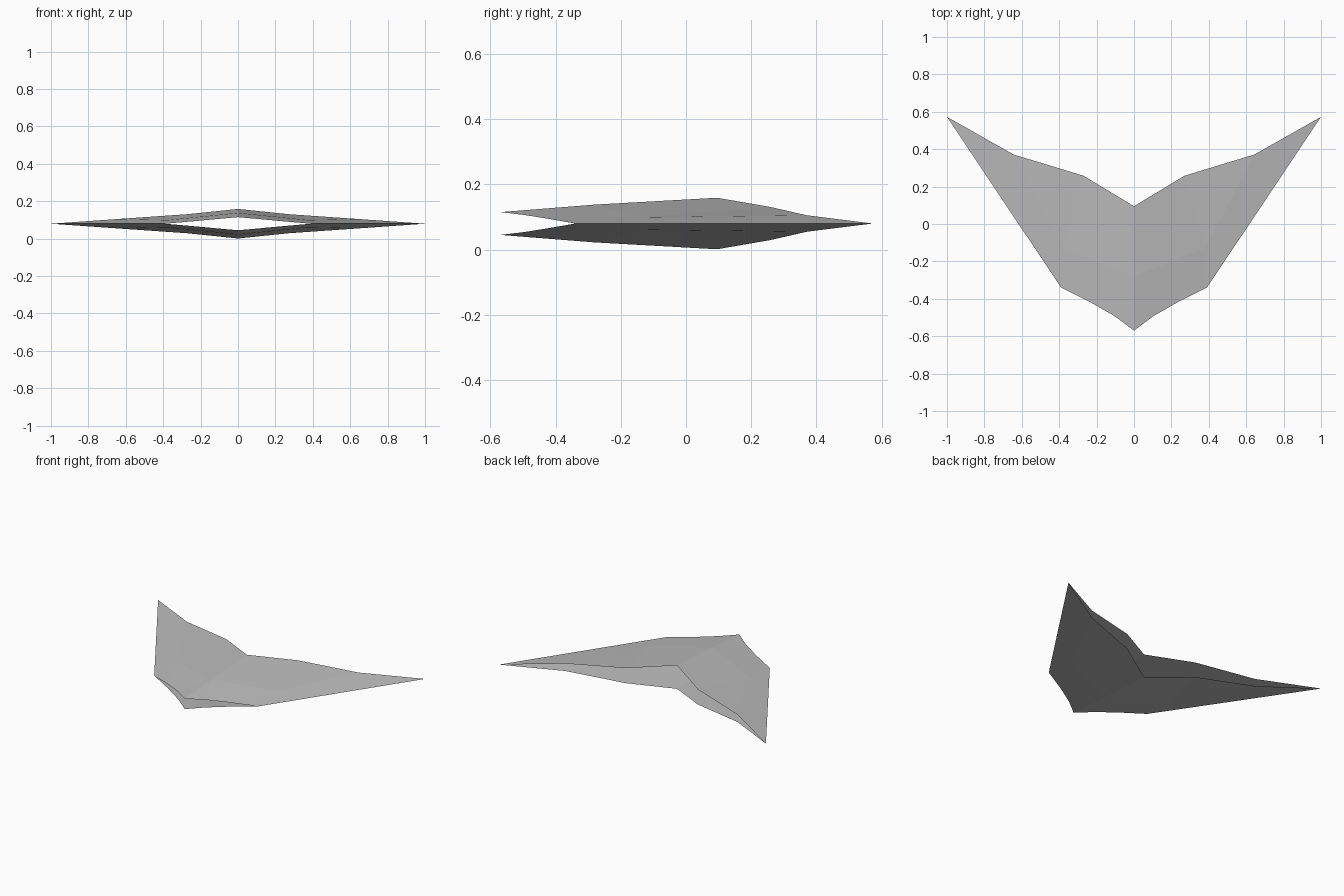
import bpy

cube = bpy.data.objects.get("Cube")
if cube:
    bpy.data.objects.remove(cube, do_unlink=True)

# One colour for the whole body
grey = bpy.data.materials.new("plain grey")
grey.use_nodes = True
colour = (0.5, 0.5, 0.5, 1)
grey.diffuse_color = colour
grey.node_tree.nodes["Principled BSDF"].inputs["Base Color"].default_value = colour

# Upper left quarter of the open swept wing, heights measured from its mid plane
points = {
    "nose": (0, -0.57, 0.035),
    "lip_inner": (0.10, -0.495, 0.026),
    "lip_outer": (0.23, -0.42, 0.014),
    "corner": (0.39, -0.34, 0),
    "tip": (1, 0.573, 0),
    "ridge": (0, -0.28, 0.058),
    "shoulder": (0.38, -0.13, 0.019),
    "notch": (0, 0.095, 0.079),
    "rear_inner": (0.27, 0.258, 0.051),
    "rear_outer": (0.645, 0.372, 0.025),
}
panels = [
    ("nose", "lip_inner", "ridge"),
    ("lip_inner", "lip_outer", "shoulder", "ridge"),
    ("lip_outer", "corner", "shoulder"),
    ("ridge", "shoulder", "rear_inner", "notch"),
    ("shoulder", "rear_outer", "rear_inner"),
    ("corner", "tip", "rear_outer", "shoulder"),
]
names = list(points)
mesh = bpy.data.meshes.new("wing_shell")
mesh.from_pydata(list(points.values()), [], [[names.index(n) for n in p] for p in panels])
mesh.materials.append(grey)
wing = bpy.data.objects.new("wing_shell", mesh)
wing.location.z = 0.08
bpy.context.collection.objects.link(wing)

# Mirror to the right side and to the underside, leaving the mouth and back open
mirror = wing.modifiers.new("both_sides", "MIRROR")
mirror.use_axis = (True, False, True)
mirror.merge_threshold = 0.001
